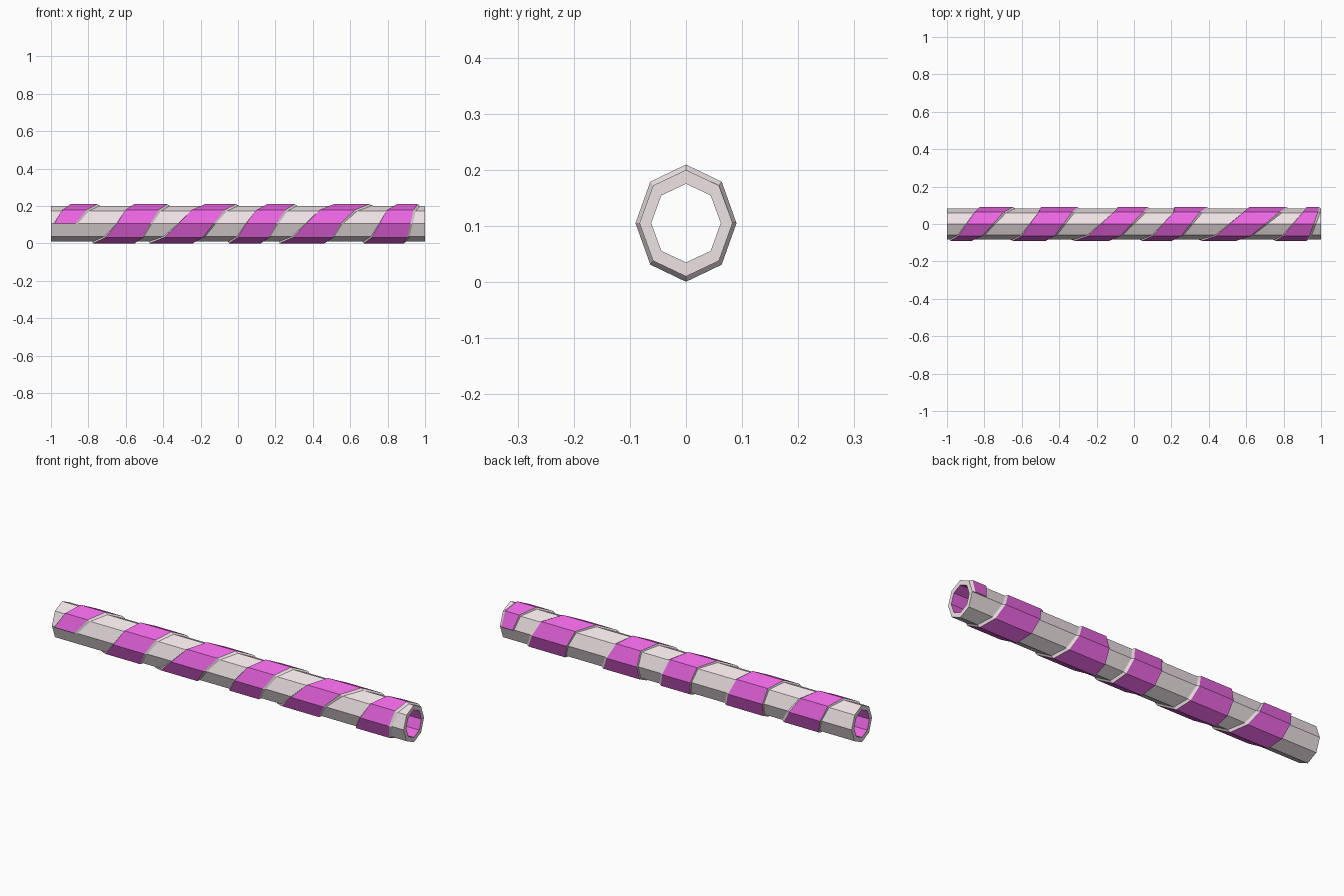
import bpy, math

if "Cube" in bpy.data.objects:
    bpy.data.objects.remove(bpy.data.objects["Cube"])

SIDES, CZ = 8, 0.105


def material(name, rgb):
    m = bpy.data.materials.new(name)
    m.diffuse_color = (*rgb, 1)
    m.use_nodes = True
    m.node_tree.nodes["Principled BSDF"].inputs["Base Color"].default_value = m.diffuse_color
    return m


pale = material("pale", (0.85, 0.76, 0.78))
magenta = material("magenta", (0.82, 0.13, 0.75))


def point(x, k, ry, rz):
    # k counts octagon corners: 0 front, 2 top, 4 back, 6 bottom
    a = k * 2 * math.pi / SIDES
    return (x, -ry * math.cos(a), CZ + rz * math.sin(a))


def make(name, verts, faces, mats):
    me = bpy.data.meshes.new(name)
    me.from_pydata(verts, [], faces)
    me.materials.append(pale)
    me.materials.append(magenta)
    for p, m in zip(me.polygons, mats):
        p.material_index = m
    me.update()
    ob = bpy.data.objects.new(name, me)
    bpy.context.collection.objects.link(ob)
    return ob


OUT = (0.083, 0.095)    # tube outside
BORE = (0.062, 0.070)   # tube inside
TOP = (0.090, 0.1045)   # raised band surface

# Hollow octagonal tube with a coloured bore
loops = [(-1, OUT), (1, OUT), (1, BORE), (-1, BORE)]
verts = [point(x, k, *r) for x, r in loops for k in range(SIDES)]
faces, mats = [], []
for i in range(4):
    j = (i + 1) % 4
    for k in range(SIDES):
        n = (k + 1) % SIDES
        faces.append((i * SIDES + k, i * SIDES + n, j * SIDES + n, j * SIDES + k))
        mats.append(1 if i == 2 else 0)
make("tube", verts, faces, mats)

# Raised spiral band: (corner count, left edge x, right edge x)
keys = [(0, -.985, -.855), (3, -.855, -.685), (6, -.775, -.54), (8, -.65, -.458),
        (11, -.513, -.32), (14, -.475, -.23), (16, -.32, -.12), (19, -.11, .06),
        (22, -.05, .135), (24, .04, .215), (27, .21, .364), (30, .22, .475),
        (32, .36, .56), (35, .583, .79), (38, .67, .9), (41, .795, .95),
        (43, .9, .995), (44, .92, 1.0)]
verts, faces, mats = [], [], []
for (k0, l0, r0), (k1, l1, r1) in zip(keys, keys[1:] + [(45, 0, 0)]):
    for k in range(k0, k1):
        t = (k - k0) / (k1 - k0)
        left, right = l0 + (l1 - l0) * t, r0 + (r1 - r0) * t
        verts += [point(left, k, *OUT), point(left + 0.003, k, *TOP),
                  point(right - 0.012, k, *TOP), point(right, k, *OUT)]
rows = len(verts) // 4
for i in range(rows - 1):
    for c in range(3):
        a = i * 4 + c
        faces.append((a, a + 1, a + 5, a + 4))
        mats.append(1 if c == 1 else 0)
# close the two ends of the band
e = (rows - 1) * 4
faces += [(3, 2, 1, 0), (e, e + 1, e + 2, e + 3)]
mats += [0, 0]
make("spiral_band", verts, faces, mats)

# consistent outward normals
import bmesh
for ob in bpy.context.collection.objects:
    bm = bmesh.new()
    bm.from_mesh(ob.data)
    bmesh.ops.recalc_face_normals(bm, faces=bm.faces)
    bm.to_mesh(ob.data)
    bm.free()
